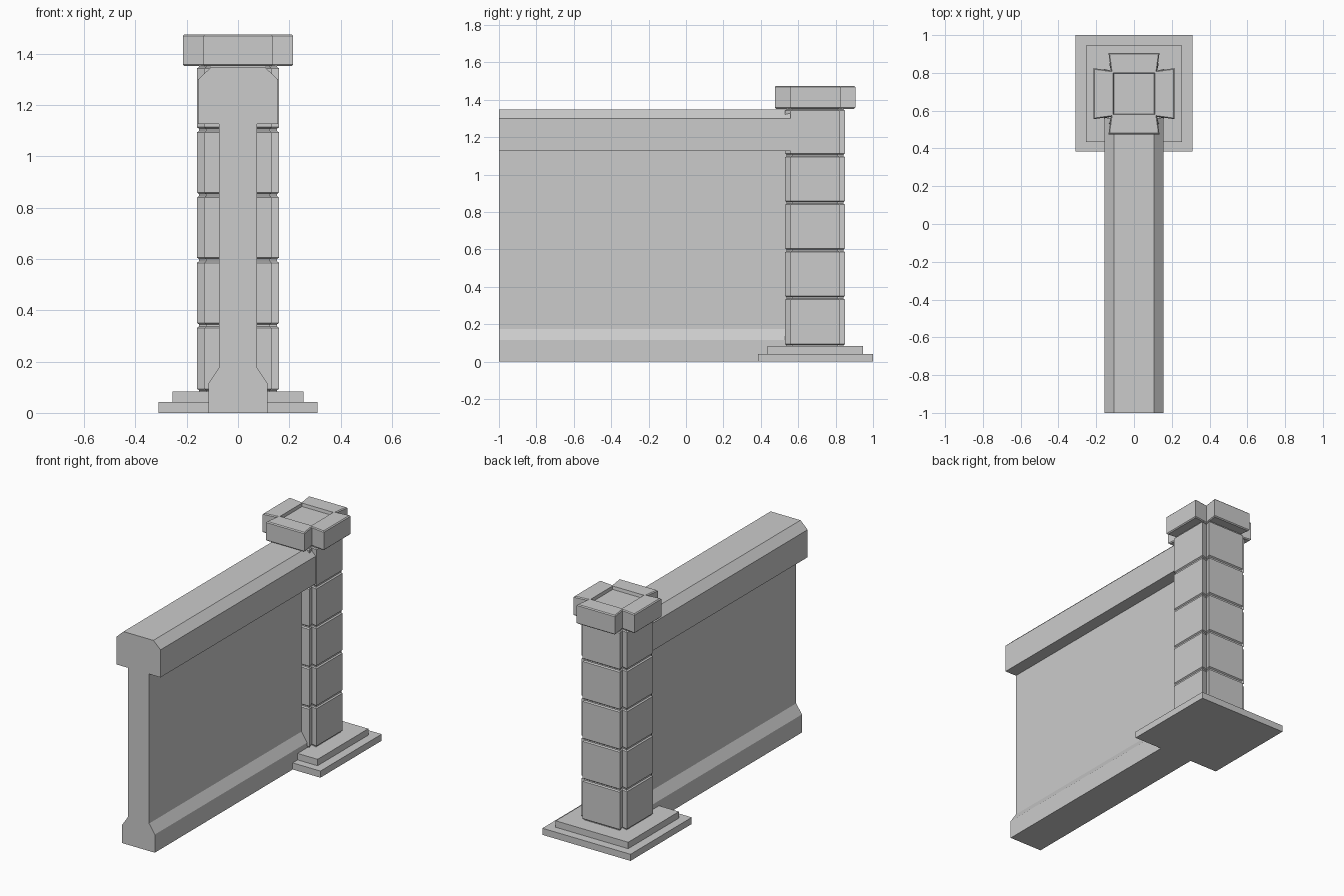
import bpy, bmesh

if "Cube" in bpy.data.objects:
    bpy.data.objects.remove(bpy.data.objects["Cube"])

CY = 0.69  # pillar centre in y


def finish(name, bm):
    bmesh.ops.remove_doubles(bm, verts=bm.verts, dist=0.0001)
    bmesh.ops.recalc_face_normals(bm, faces=bm.faces)
    me = bpy.data.meshes.new(name)
    bm.to_mesh(me)
    bm.free()
    ob = bpy.data.objects.new(name, me)
    bpy.context.collection.objects.link(ob)
    return ob


def loft(name, rings):
    """Join rings of 3D points with quads and cap both ends."""
    bm = bmesh.new()
    loops = [[bm.verts.new(p) for p in r] for r in rings]
    n = len(loops[0])
    for lo, hi in zip(loops, loops[1:]):
        for i in range(n):
            j = (i + 1) % n
            bm.faces.new((lo[i], lo[j], hi[j], hi[i]))
    bm.faces.new(loops[0][::-1])
    bm.faces.new(loops[-1])
    return finish(name, bm)


def plus(a, b, c, z):
    """Cross outline: arm reach a, arm tip half width b, inner corner c."""
    pts = []
    x = [(a, b), (c, c), (b, a)]
    for _ in range(4):
        pts += x
        x = [(-q, p) for p, q in x]
    return [(p, q + CY, z) for p, q in pts]


def slab(name, half, y0, y1, z0, z1):
    ring = lambda z: [(-half, y0, z), (half, y0, z), (half, y1, z), (-half, y1, z)]
    loft(name, [ring(z0), ring(z1)])


# Wall with plinth and chamfered coping
half = [(0.115, 0), (0.115, 0.115), (0.075, 0.175), (0.075, 1.125),
        (0.155, 1.125), (0.155, 1.30), (0.105, 1.347)]
profile = half + [(-x, z) for x, z in reversed(half)]
loft("wall", [[(x, y, z) for x, z in profile] for y in (-1.0, 0.56)])

# Stepped base
slab("base_lower", 0.31, 0.385, 1.0, 0, 0.042)
slab("base_upper", 0.255, 0.435, 0.945, 0.042, 0.083)

# Pillar of five bevelled courses with recessed joints
rings = []
d, g = 0.008, 0.004
levels = [0.084, 0.341, 0.595, 0.849, 1.103, 1.352]
for z0, z1 in zip(levels, levels[1:]):
    for z, s in ((z0, d), (z0 + g, d), (z0 + g + 0.006, 0),
                 (z1 - g - 0.006, 0), (z1 - g, d)):
        rings.append(plus(0.16 - s, 0.132 - s, 0.122 - s, z))
rings.append(plus(0.152, 0.124, 0.114, 1.358))
loft("pillar", rings)

# Cross-shaped cap with a sunken square panel
e = 0.006
s = 0.11
loft("pillar_cap", [
    plus(0.215 - e, 0.135 - e, 0.122 - e, 1.352),
    plus(0.215, 0.135, 0.122, 1.352 + e),
    plus(0.215, 0.135, 0.122, 1.475 - e),
    plus(0.215 - e, 0.135 - e, 0.122 - e, 1.475),
    plus(s, s, s, 1.475),
    plus(s - 0.003, s - 0.003, s - 0.003, 1.455)])
